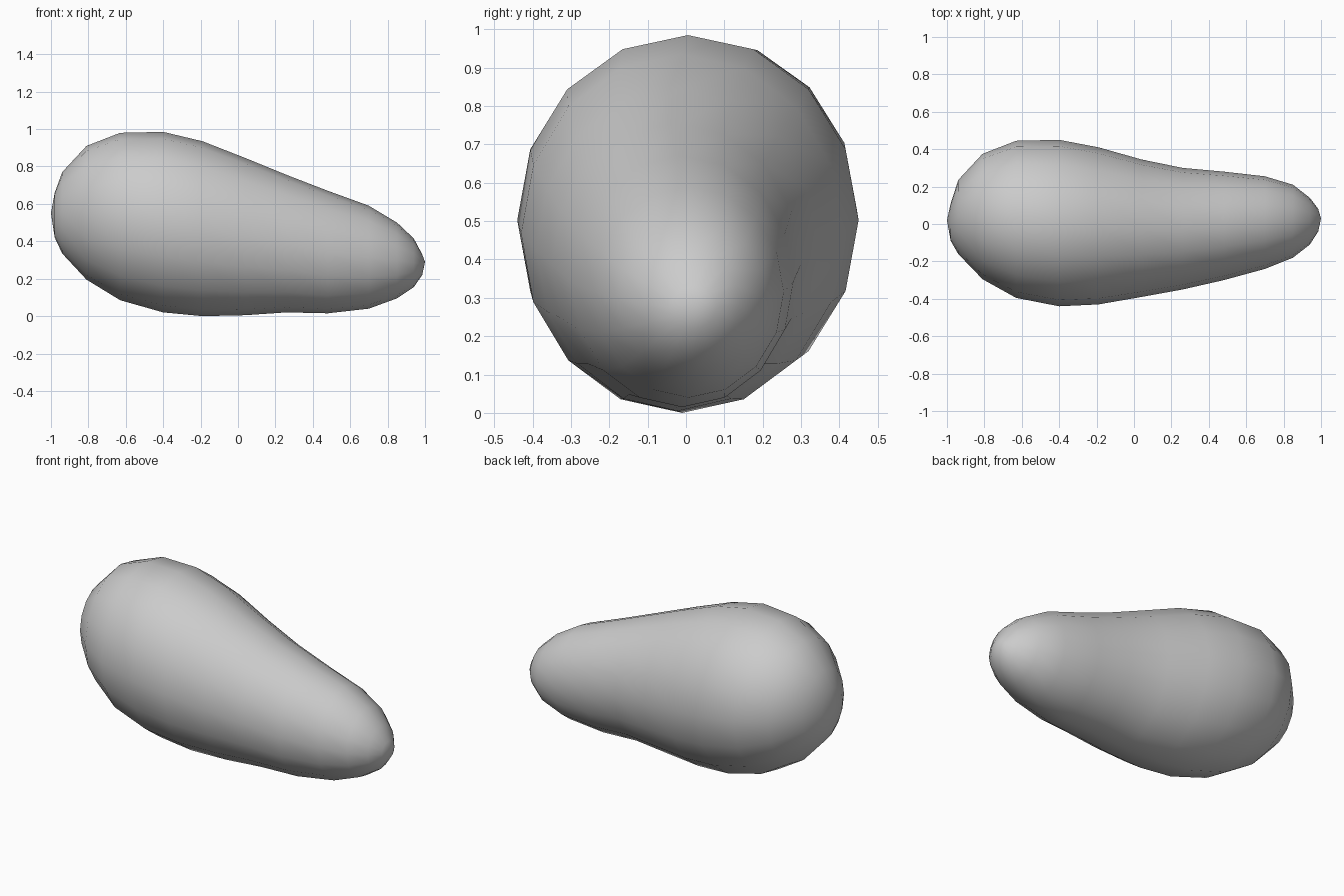
import bpy, bmesh
from math import cos, sin, tau

cube = bpy.data.objects.get("Cube")
if cube:
    bpy.data.objects.remove(cube, do_unlink=True)

SIDES = 16

# Cross-sections along the body: x, top z, bottom z, back y, front y
SECTIONS = [
    (-0.98, 0.66, 0.42, 0.11, -0.09),
    (-0.94, 0.77, 0.335, 0.235, -0.16),
    (-0.81, 0.91, 0.195, 0.375, -0.295),
    (-0.63, 0.98, 0.085, 0.445, -0.395),
    (-0.40, 0.985, 0.02, 0.45, -0.44),
    (-0.19, 0.935, 0.0, 0.41, -0.43),
    (0.04, 0.845, 0.005, 0.345, -0.39),
    (0.26, 0.755, 0.02, 0.30, -0.35),
    (0.48, 0.67, 0.015, 0.28, -0.30),
    (0.70, 0.59, 0.04, 0.255, -0.24),
    (0.85, 0.50, 0.095, 0.21, -0.18),
    (0.94, 0.415, 0.155, 0.14, -0.11),
    (0.985, 0.33, 0.22, 0.08, -0.04),
]
BLUNT_TIP = (-1, 0.02, 0.55)
NARROW_TIP = (1, 0.03, 0.29)


def section_ring(bm, x, top, bottom, back, front):
    cy, cz = (back + front) / 2, (top + bottom) / 2
    ry, rz = (back - front) / 2, (top - bottom) / 2
    angles = [tau * i / SIDES for i in range(SIDES)]
    return [bm.verts.new((x, cy + ry * cos(a), cz + rz * sin(a))) for a in angles]


# Lofted body, closed by a fan at each tip
bm = bmesh.new()
rings = [section_ring(bm, *s) for s in SECTIONS]
blunt, narrow = bm.verts.new(BLUNT_TIP), bm.verts.new(NARROW_TIP)
for i in range(SIDES):
    j = (i + 1) % SIDES
    for a, b in zip(rings, rings[1:]):
        bm.faces.new((a[i], a[j], b[j], b[i]))
    bm.faces.new((blunt, rings[0][j], rings[0][i]))
    bm.faces.new((narrow, rings[-1][i], rings[-1][j]))
bmesh.ops.recalc_face_normals(bm, faces=bm.faces)
mesh = bpy.data.meshes.new("pebble_body")
bm.to_mesh(mesh)
bm.free()
body = bpy.data.objects.new("pebble_body", mesh)
bpy.context.collection.objects.link(body)

# Plain grey surface
grey = bpy.data.materials.new("stone grey")
grey.use_nodes = True
colour = (0.6, 0.6, 0.6, 1)
grey.diffuse_color = colour
grey.node_tree.nodes["Principled BSDF"].inputs["Base Color"].default_value = colour
mesh.materials.append(grey)

for poly in mesh.polygons:
    poly.use_smooth = True
